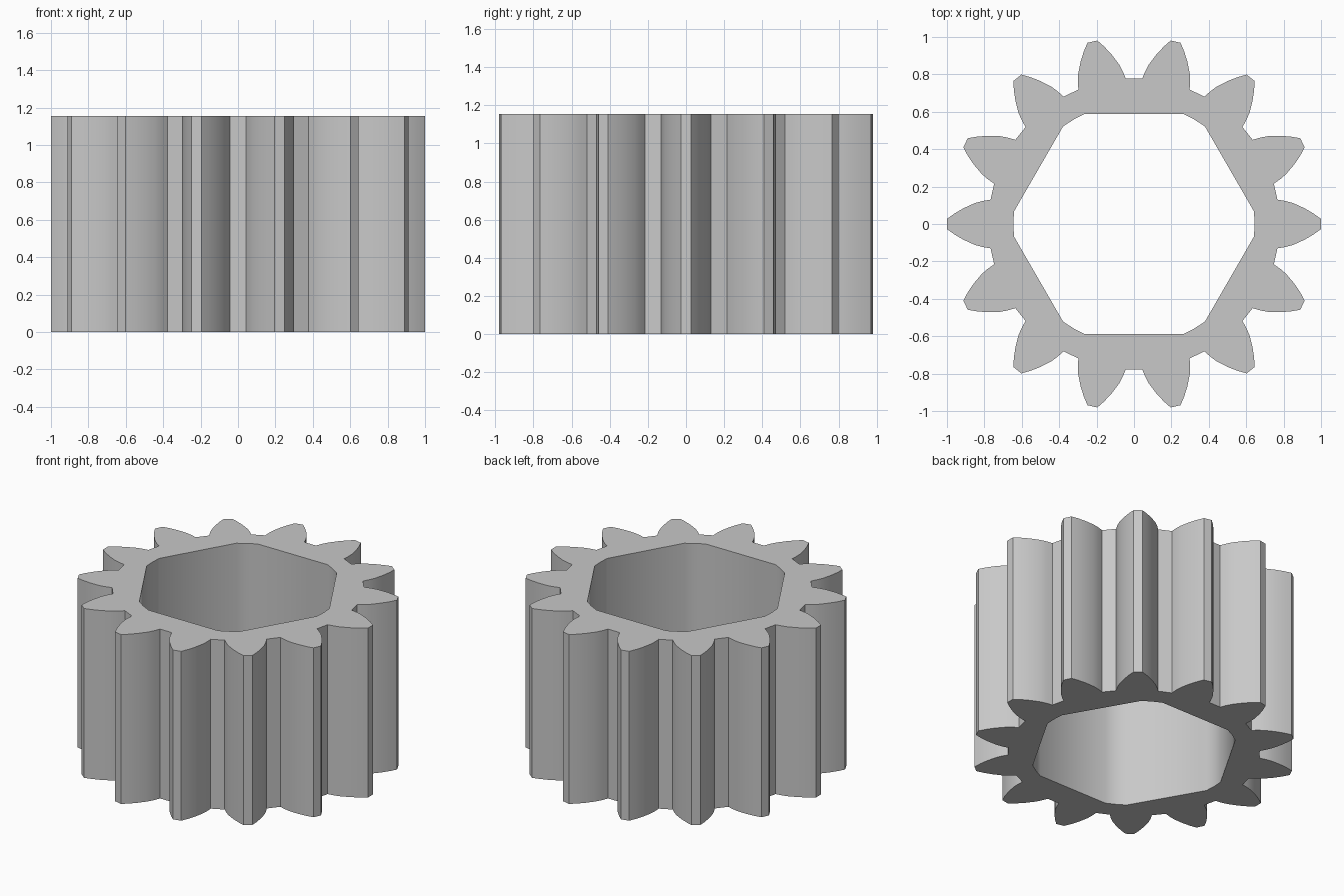
import bpy
import bmesh
import math

HEIGHT = 1.155
TEETH = 14
BORE_RADIUS = 0.645

# Remove the default cube
cube = bpy.data.objects.get("Cube")
if cube:
    bpy.data.objects.remove(cube, do_unlink=True)

# Single grey material
grey = bpy.data.materials.new("plain grey")
grey.use_nodes = True
colour = (0.58, 0.58, 0.58, 1.0)
grey.diffuse_color = colour
grey.node_tree.nodes["Principled BSDF"].inputs["Base Color"].default_value = colour


def turn(point, angle):
    x, y = point
    c, s = math.cos(angle), math.sin(angle)
    return (x * c - y * s, x * s + y * c)


def add_loop(bm, points):
    verts = [bm.verts.new((x, y, 0)) for x, y in points]
    return [bm.edges.new((v, verts[(i + 1) % len(verts)])) for i, v in enumerate(verts)]


# One tooth flank from root to tip, mirrored for the other side
flank = [(0.767, 0.13), (0.81, 0.123), (0.85, 0.112), (0.91, 0.085), (0.96, 0.056), (1.0, 0.027)]
tooth = [(x, -y) for x, y in flank] + flank[::-1]
outline = [turn(p, math.tau * i / TEETH) for i in range(TEETH) for p in tooth]

# Hexagonal bore with rounded corners
bore = [turn((BORE_RADIUS, 0), math.radians(60 * i + a)) for i in range(6) for a in (-6, 0, 6)]

# Fill the ring between the outlines and extrude it upwards
bm = bmesh.new()
edges = add_loop(bm, outline) + add_loop(bm, bore)
bmesh.ops.triangle_fill(bm, edges=edges, use_beauty=True, use_dissolve=False)
ring = bmesh.ops.extrude_face_region(bm, geom=bm.faces[:], use_keep_orig=True)
top = [g for g in ring["geom"] if isinstance(g, bmesh.types.BMVert)]
bmesh.ops.translate(bm, verts=top, vec=(0, 0, HEIGHT))
bmesh.ops.recalc_face_normals(bm, faces=bm.faces[:])

mesh = bpy.data.meshes.new("gear_ring")
bm.to_mesh(mesh)
bm.free()
mesh.materials.append(grey)
gear = bpy.data.objects.new("gear_ring", mesh)
bpy.context.collection.objects.link(gear)

# Smooth the curved flanks and bore corners, keep the sharp edges
bpy.ops.object.select_all(action='DESELECT')
gear.select_set(True)
bpy.context.view_layer.objects.active = gear
bpy.ops.object.shade_smooth_by_angle(angle=math.radians(30))
